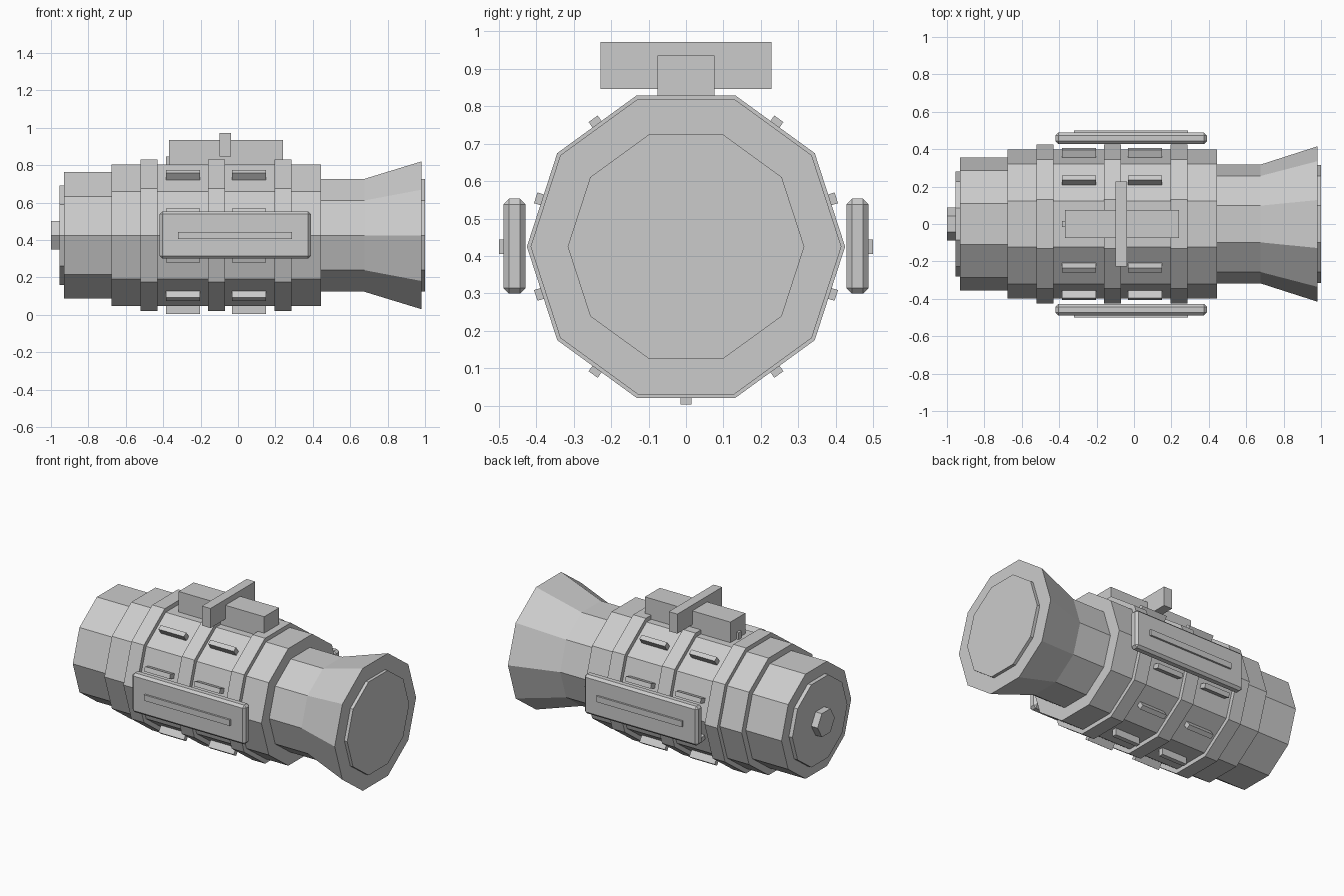
import bpy, bmesh
from math import cos, sin, pi
from mathutils import Matrix, Vector

if "Cube" in bpy.data.objects:
    bpy.data.objects.remove(bpy.data.objects["Cube"])

AXIS_Z = 0.425  # height of the long axis


def finish(name, bm):
    bmesh.ops.recalc_face_normals(bm, faces=bm.faces[:])
    mesh = bpy.data.meshes.new(name)
    bm.to_mesh(mesh)
    bm.free()
    obj = bpy.data.objects.new(name, mesh)
    bpy.context.collection.objects.link(obj)
    return obj


def lathe(name, profile, sides=10):
    """Flat-sided solid around the x axis from (x, radius) points."""
    bm = bmesh.new()
    rings = [[bm.verts.new((x, r * cos(2 * pi * i / sides), AXIS_Z + r * sin(2 * pi * i / sides)))
              for i in range(sides)] for x, r in profile]
    for a, b in zip(rings, rings[1:]):
        for i in range(sides):
            j = (i + 1) % sides
            bm.faces.new((a[i], a[j], b[j], b[i]))
    bm.faces.new(rings[0])
    bm.faces.new(rings[-1])
    return finish(name, bm)


def add_box(bm, lo, hi, matrix=Matrix()):
    lo, hi = Vector(lo), Vector(hi)
    m = matrix @ Matrix.Translation((lo + hi) / 2) @ Matrix.Diagonal((*(hi - lo), 1))
    bmesh.ops.create_cube(bm, size=1, matrix=m)


def box(name, lo, hi, bevel=0):
    bm = bmesh.new()
    add_box(bm, lo, hi)
    if bevel:
        bmesh.ops.bevel(bm, geom=bm.edges[:], offset=bevel, segments=1, affect='EDGES')
    return finish(name, bm)


# Main body, stepped rear and flared nozzle
lathe("main_body", [(-0.675, 0.397), (0.445, 0.397)])
lathe("rear_section", [(-0.93, 0.355), (-0.67, 0.355)])
lathe("rear_cap", [(-0.955, 0.28), (-0.925, 0.28)])
lathe("rear_knob", [(-1.0, 0.0875), (-0.95, 0.0875)], sides=6)
lathe("flared_nozzle", [(0.44, 0.317), (0.675, 0.317), (0.98, 0.415)])
lathe("front_disc", [(0.975, 0.316), (1.0, 0.316)])

# Raised bands
for i, x in enumerate((-0.475, -0.115, 0.24)):
    lathe(f"band_{i + 1}", [(x - 0.045, 0.425), (x + 0.045, 0.425)])

# Two rows of small ribs, one on each flat face
for row, x in enumerate((-0.295, 0.06)):
    bm = bmesh.new()
    for k in range(10):
        turn = Matrix.Translation((0, 0, AXIS_Z)) @ Matrix.Rotation(2 * pi * k / 10, 4, 'X')
        add_box(bm, (x - 0.091, -0.015, 0.37), (x + 0.091, 0.015, 0.422), turn)
    finish(f"rib_row_{row + 1}", bm)

# Top handle with cross bar
box("top_block", (-0.37, -0.076, 0.79), (0.24, 0.076, 0.935))
box("cross_bar", (-0.098, -0.228, 0.846), (-0.037, 0.228, 0.972))

# Side panels with a raised strip
for side, s in (("left", 1), ("right", -1)):
    def span(a, b):
        return sorted((s * a, s * b))
    y0, y1 = span(0.428, 0.488)
    box(f"{side}_panel", (-0.42, y0, 0.30), (0.39, y1, 0.553), bevel=0.015)
    y0, y1 = span(0.48, 0.5)
    box(f"{side}_strip", (-0.32, y0, 0.406), (0.29, y1, 0.444))
